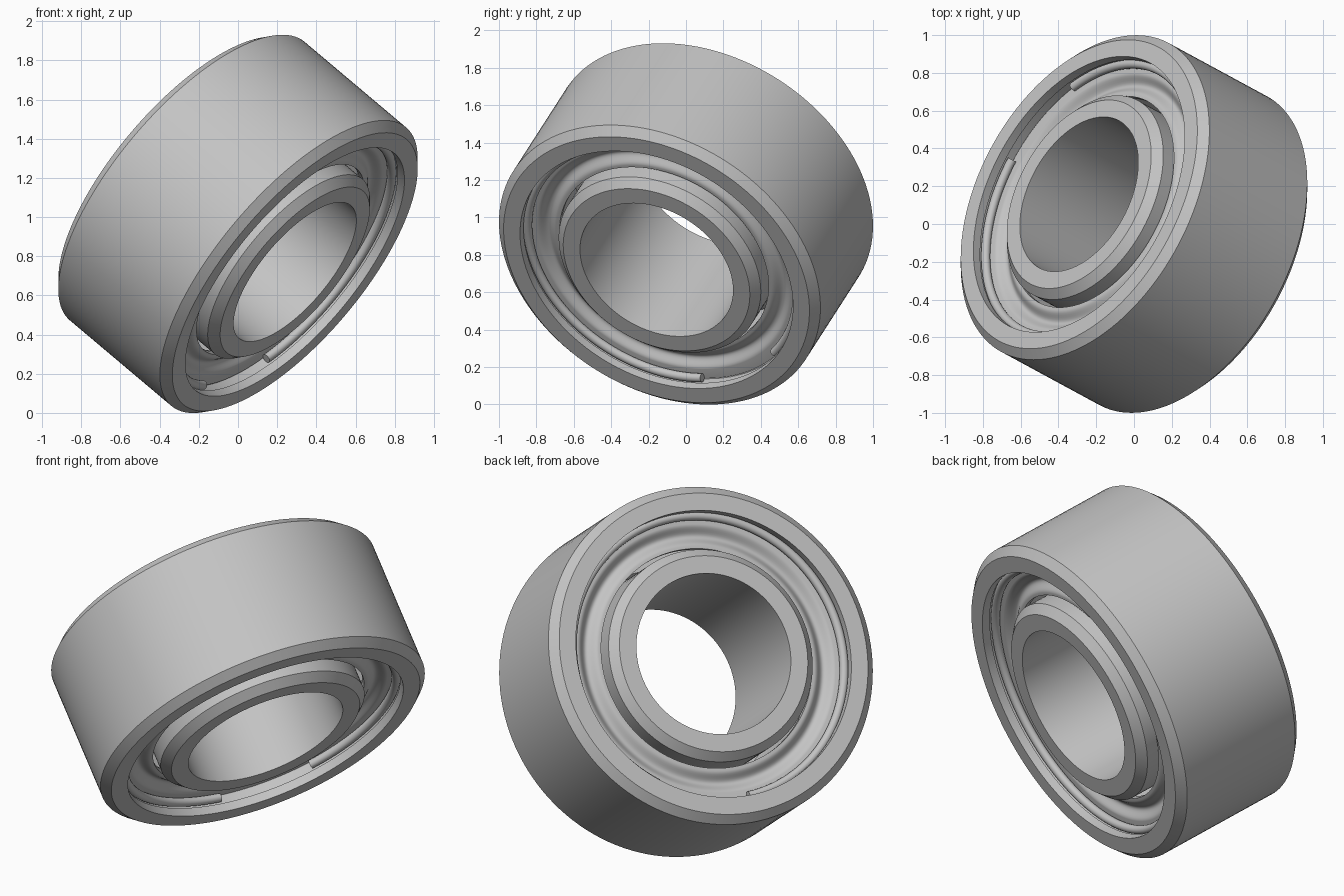
import bpy, bmesh, math
from mathutils import Vector, Matrix

cube = bpy.data.objects.get("Cube")
if cube:
    bpy.data.objects.remove(cube, do_unlink=True)

steel = bpy.data.materials.new("brushed_steel")
steel.use_nodes = True
grey = (0.55, 0.55, 0.55, 1)
steel.diffuse_color = grey
steel.node_tree.nodes["Principled BSDF"].inputs["Base Color"].default_value = grey

# Local frame: z along the bearing axis, x toward the gap in the snap rings
axis = Vector((0.707, -0.383, -0.596)).normalized()
gap = Vector((-0.53, 0.83, -1.1))
gap = (gap - axis * gap.dot(axis)).normalized()
side = axis.cross(gap)
frame = Matrix((gap, side, axis)).transposed().to_4x4()
frame.translation = (0, 0, 0.965)

HALF = 0.412      # half width of the bearing
SEGMENTS = 128


def sweep(name, profile, start=0.0, turn=math.tau):
    """Turn a closed (radius, height) profile about the axis."""
    full = turn > 6.28
    rows = SEGMENTS if full else SEGMENTS + 1
    bm = bmesh.new()
    rings = []
    for i in range(rows):
        a = start + turn * i / SEGMENTS
        rings.append([bm.verts.new((r * math.cos(a), r * math.sin(a), z)) for r, z in profile])
    n = len(profile)
    for i in range(SEGMENTS):
        p, q = rings[i], rings[(i + 1) % rows]
        for j in range(n):
            k = (j + 1) % n
            bm.faces.new((p[j], p[k], q[k], q[j]))
    if not full:
        bm.faces.new(rings[0])
        bm.faces.new(rings[-1])
    bmesh.ops.recalc_face_normals(bm, faces=bm.faces)
    mesh = bpy.data.meshes.new(name)
    bm.to_mesh(mesh)
    bm.free()
    mesh.materials.append(steel)
    obj = bpy.data.objects.new(name, mesh)
    bpy.context.collection.objects.link(obj)
    obj.matrix_world = frame
    bpy.ops.object.select_all(action='DESELECT')
    obj.select_set(True)
    bpy.context.view_layer.objects.active = obj
    bpy.ops.object.shade_smooth_by_angle(angle=math.radians(30))
    return obj


def mirrored(half):
    """Close a profile by repeating its upper half below the middle."""
    return half + [(r, -z) for r, z in reversed(half)]


# Outer ring with chamfered rim and a groove for the snap ring
sweep("outer_ring", mirrored([
    (0.93, HALF - 0.045), (0.885, HALF), (0.79, HALF), (0.79, HALF - 0.05),
    (0.807, HALF - 0.055), (0.807, HALF - 0.11), (0.77, HALF - 0.13), (0.77, 0.2)]))

# Inner ring with chamfered shoulder
sweep("inner_ring", mirrored([
    (0.443, HALF), (0.54, HALF), (0.585, HALF - 0.045), (0.585, 0.1)]))


# Dished shields and split snap rings, one pair on each side
for label, s in (("front", 1), ("back", -1)):
    top = HALF - 0.105
    dish = [(0.605, top - 0.03), (0.605, top)]
    steps = 14
    for i in range(steps + 1):
        t = i / steps
        dish.append((0.62 + 0.12 * t, top - 0.018 * (1 - math.cos(math.tau * t))))
    dish += [(0.8, top), (0.8, top - 0.03), (0.74, top - 0.06), (0.62, top - 0.06)]
    sweep(label + "_shield", [(r, s * z) for r, z in dish])

    wire = []
    for i in range(16):
        a = math.tau * i / 16
        wire.append((0.779 + 0.024 * math.cos(a), s * (HALF - 0.081 + 0.024 * math.sin(a))))
    half_gap = math.radians(19.5)
    sweep(label + "_snap_ring", wire, half_gap, math.tau - 2 * half_gap)
